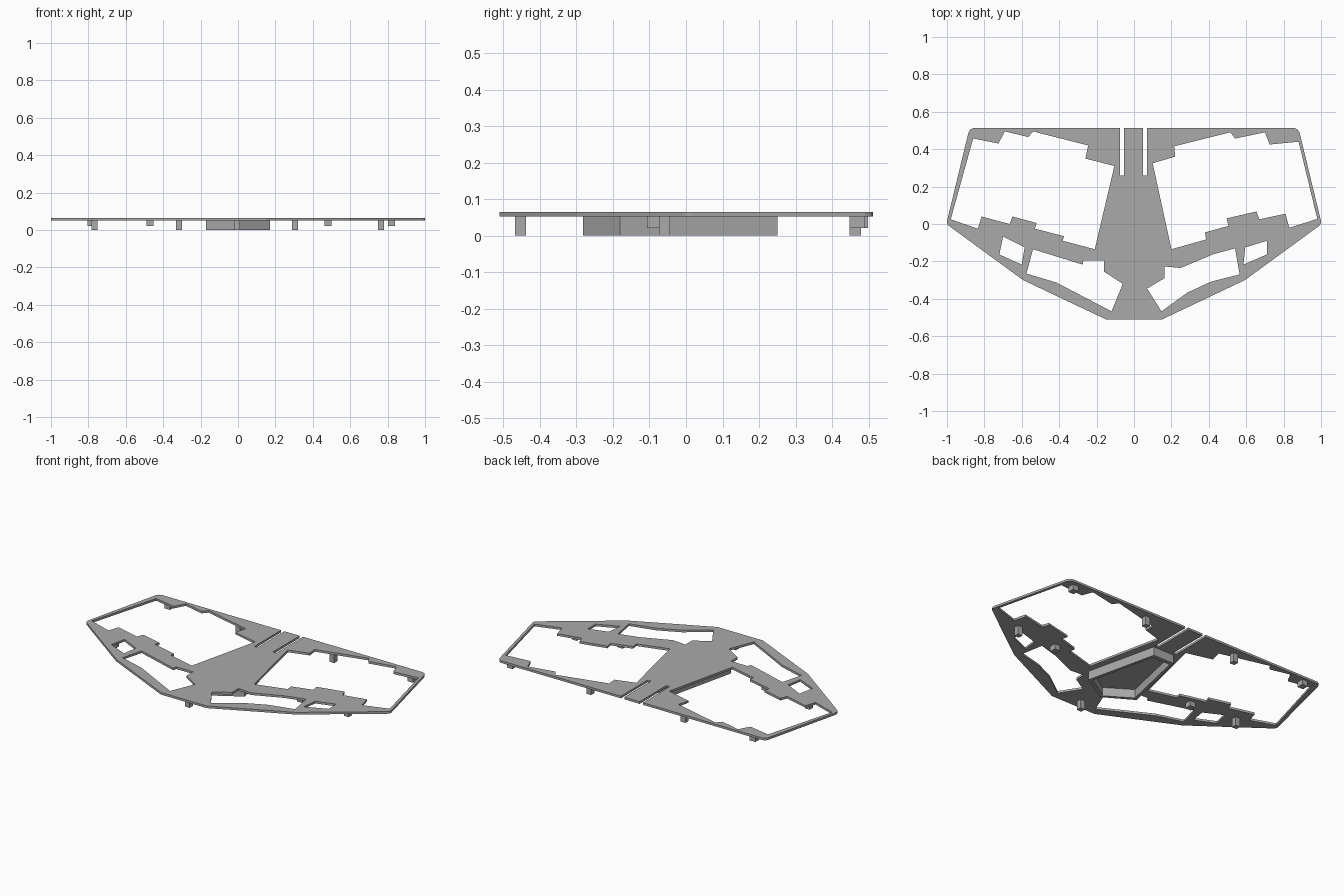
import bpy

default_cube = bpy.data.objects.get("Cube")
if default_cube:
    bpy.data.objects.remove(default_cube, do_unlink=True)

# One plain grey for every part
grey = bpy.data.materials.new("plain_grey")
grey.use_nodes = True
colour = (0.4, 0.4, 0.4, 1)
grey.diffuse_color = colour
grey.node_tree.nodes["Principled BSDF"].inputs["Base Color"].default_value = colour

UNIT = 0.01  # profile points are in hundredths
PLATE_BOTTOM, PLATE_TOP = 0.052, 0.065


def flat_part(name, loops, bottom, top):
    """Extrude closed loops into a slab; inner loops become holes."""
    curve = bpy.data.curves.new(name, "CURVE")
    curve.dimensions = "2D"
    curve.fill_mode = "BOTH"
    curve.extrude = (top - bottom) / 2
    for loop in loops:
        spline = curve.splines.new("POLY")
        spline.points.add(len(loop) - 1)
        for point, (x, y) in zip(spline.points, loop):
            point.co = (x * UNIT, y * UNIT, 0, 1)
        spline.use_cyclic_u = True
    part = bpy.data.objects.new(name, curve)
    part.location.z = (bottom + top) / 2
    bpy.context.collection.objects.link(part)
    bpy.ops.object.select_all(action="DESELECT")
    part.select_set(True)
    bpy.context.view_layer.objects.active = part
    bpy.ops.object.convert(target="MESH")
    part = bpy.context.object
    part.data.materials.clear()
    part.data.materials.append(grey)
    for face in part.data.polygons:
        face.use_smooth = False
        face.material_index = 0
    return part


def peg(name, x, y, width, depth, bottom):
    bpy.ops.mesh.primitive_cube_add(size=1, location=(x, y, (bottom + PLATE_BOTTOM) / 2))
    part = bpy.context.object
    part.name = name
    part.scale = (width, depth, PLATE_BOTTOM - bottom)
    part.data.materials.append(grey)


def mirrored(points):
    return points + [(-x, y) for x, y in reversed(points)]


# Plate outline, with two narrow slots in the back edge
right_edge = [(-15, -51), (-59.3, -30), (-99, -1), (-99.8, 0), (-100, 1.5),
              (-88.5, 49), (-87.5, 50.5), (-86, 51.2)]
left_edge = [(-x, y) for x, y in reversed(right_edge)]
slots = []
for start, end in ((-7.5, -5.3), (4.8, 7)):
    slots += [(start, 51.2), (start, 26), (end, 26), (end, 51.2)]
outline = right_edge + slots + left_edge

# Large stepped openings
large_right = [(-86, 45.7), (-72.5, 43), (-69, 49.5), (-56.5, 46.5), (-54, 49.5),
               (-24.5, 42), (-26, 35), (-10.5, 31), (-21, -13.5), (-38, -9),
               (-37.5, -6.5), (-53, -2.5), (-52, 0.5), (-65, 4), (-66.5, 0),
               (-81.5, 4), (-83.5, -2.5), (-98, 2.5)]
large_left = [(10, 32.5), (22, 36), (21.5, 41.5), (51.5, 49), (54, 45.7),
              (70, 49), (72.5, 42.5), (88, 44), (98, 2.7), (83, -2), (81, 5.5),
              (67, 2.5), (65.5, 6.7), (49.5, 3), (50.5, -1), (38, -4.5),
              (38.5, -8.3), (20, -13.5)]

# Front openings and the small four-sided windows beside them
front_right = [(-54, -13.5), (-27.5, -21.7), (-27, -19.5), (-16, -19.5), (-16, -25.5),
               (-6, -32), (-12, -46.7), (-41.5, -31.3), (-57.5, -26.5)]
front_left = [(54, -13), (56.5, -27), (41.5, -30.7), (28.5, -36.7), (14.7, -46.7),
              (7, -34.5), (16.3, -29), (16.3, -22.7), (25, -23.5), (42, -16.3)]
window_right = [(-70, -6.7), (-58.5, -12.5), (-60, -21.7), (-72, -16.3)]
window_left = [(71, -9), (71, -16.3), (58.5, -21.7), (59.5, -12.5)]

flat_part("frame_plate",
          [outline, large_right, large_left, front_right, front_left,
           window_right, window_left], PLATE_BOTTOM, PLATE_TOP)

# Hollow five-sided wall under the centre
wall_outer = mirrored([(7, 25), (17, -18)])[:2] + [(0, -28.2), (-17, -18), (-7, 25)]
wall_inner = [(x * 0.87, -4 + (y + 4) * 0.92) for x, y in wall_outer]
flat_part("centre_wall", [wall_outer, wall_inner], 0, PLATE_BOTTOM)

# Tall locating pegs
tall_pegs = {"back_left": (0.305, 0.463), "back_right": (-0.315, 0.463),
             "side_left": (0.765, -0.059), "side_right": (-0.768, -0.059),
             "front": (-0.006, -0.453)}
for place, (x, y) in tall_pegs.items():
    peg("tall_peg_" + place, x, y, 0.031, 0.031, 0)

# Short locating pegs
short_pegs = {"back_left": (0.82, 0.468), "back_right": (-0.787, 0.478),
              "middle_left": (0.482, -0.087), "middle_right": (-0.47, -0.087)}
for place, (x, y) in short_pegs.items():
    peg("short_peg_" + place, x, y, 0.037, 0.04, 0.021)
